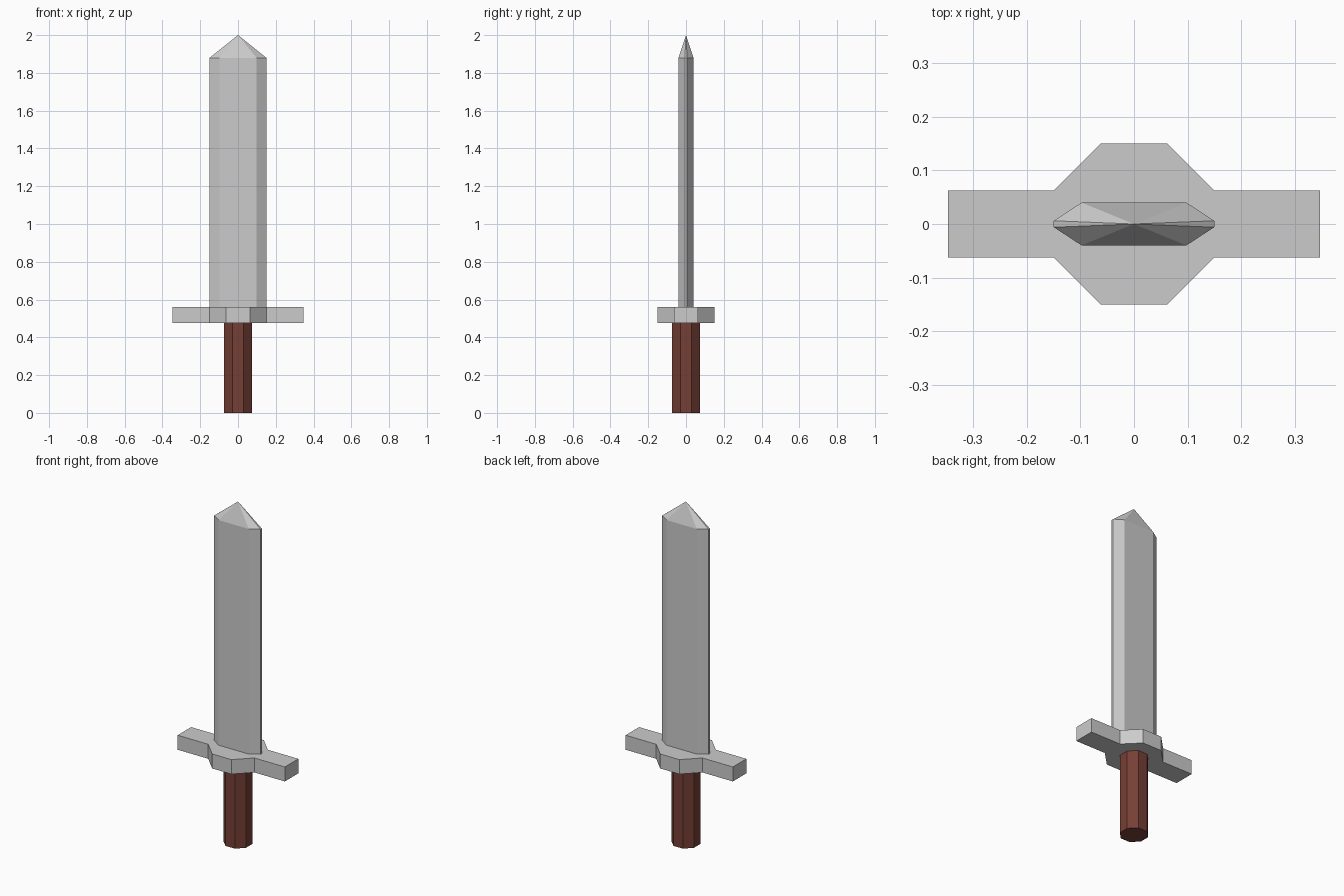
import bpy, bmesh, math

if "Cube" in bpy.data.objects:
    bpy.data.objects.remove(bpy.data.objects["Cube"])


def prism(name, outline, z0, z1, apex=None):
    """Extrude an XY outline from z0 to z1, closed by a flat cap or by a point at apex."""
    bm = bmesh.new()
    low = [bm.verts.new((x, y, z0)) for x, y in outline]
    high = [bm.verts.new((x, y, z1)) for x, y in outline]
    bm.faces.new(low[::-1])
    tip = bm.verts.new((0, 0, apex)) if apex else None
    if not tip:
        bm.faces.new(high)
    n = len(outline)
    for i in range(n):
        j = (i + 1) % n
        bm.faces.new((low[i], low[j], high[j], high[i]))
        if tip:
            bm.faces.new((high[i], high[j], tip))
    bmesh.ops.recalc_face_normals(bm, faces=bm.faces)
    mesh = bpy.data.meshes.new(name)
    bm.to_mesh(mesh)
    bm.free()
    obj = bpy.data.objects.new(name, mesh)
    bpy.context.collection.objects.link(obj)
    return obj


def four_way(quarter):
    """Mirror a first-quadrant profile (counter-clockwise) into all four quadrants."""
    half = quarter + [(-x, y) for x, y in reversed(quarter)]
    return half + [(-x, -y) for x, y in half]


# Octagonal wooden handle
r = 0.073
c = r * math.tan(math.pi / 8)
handle = prism("handle", four_way([(r, c), (c, r)]), 0, 0.475)
wood = bpy.data.materials.new("dark_wood")
wood.diffuse_color = (0.18, 0.05, 0.035, 1)
wood.use_nodes = True
wood.node_tree.nodes["Principled BSDF"].inputs["Base Color"].default_value = wood.diffuse_color
handle.data.materials.append(wood)

# Crossguard: octagonal centre with two straight arms
prism("crossguard", four_way([(0.348, 0.0625), (0.15, 0.0625), (0.0625, 0.15)]), 0.475, 0.56)

# Blade: bevelled flat bar ending in a point
prism("blade", four_way([(0.15, 0.006), (0.098, 0.04)]), 0.56, 1.88, apex=2.0)
